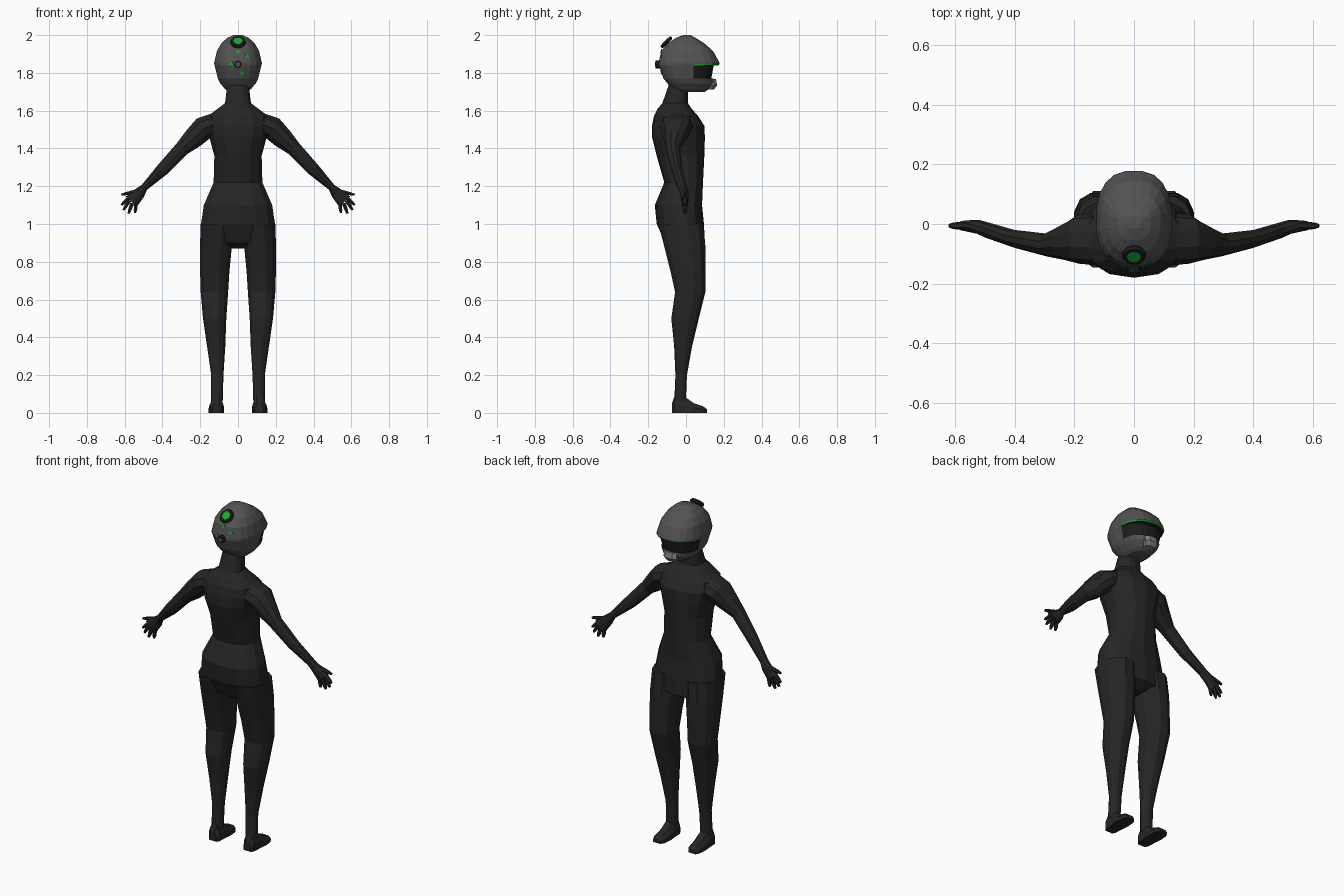
import bpy, bmesh, math
from mathutils import Vector, Matrix

if "Cube" in bpy.data.objects:
    bpy.data.objects.remove(bpy.data.objects["Cube"])


def material(name, r, g, b):
    m = bpy.data.materials.new(name)
    m.diffuse_color = (r, g, b, 1)
    m.use_nodes = True
    m.node_tree.nodes["Principled BSDF"].inputs["Base Color"].default_value = m.diffuse_color
    return m


SUIT = material("dark suit", 0.019, 0.019, 0.019)
SHELL = material("grey shell", 0.085, 0.085, 0.085)
VISOR = material("black visor", 0.012, 0.012, 0.012)
GREEN = material("green light", 0.01, 0.4, 0.03)
PALE = material("pale grey", 0.22, 0.22, 0.22)


def finish(name, bm, mats, rule=None):
    bmesh.ops.recalc_face_normals(bm, faces=bm.faces)
    if rule:
        for f in bm.faces:
            f.material_index = rule(f)
    me = bpy.data.meshes.new(name)
    bm.to_mesh(me)
    bm.free()
    for m in mats:
        me.materials.append(m)
    ob = bpy.data.objects.new(name, me)
    bpy.context.collection.objects.link(ob)
    return ob


def loft(name, rings, mats, rule=None):
    """Skin a list of closed point rings and cap both ends."""
    bm = bmesh.new()
    vs = [[bm.verts.new(p) for p in r] for r in rings]
    n = len(vs[0])
    for a, b in zip(vs, vs[1:]):
        for i in range(n):
            j = (i + 1) % n
            bm.faces.new((a[i], a[j], b[j], b[i]))
    bm.faces.new(vs[0])
    bm.faces.new(vs[-1])
    return finish(name, bm, mats, rule)


def power(v, n):
    return math.copysign(abs(v) ** (2 / n), v)


def section(z, x0, x1, y0, y1, sides=12, n=2.3, cy=None):
    """Horizontal rounded section; cy is where it is widest."""
    cx, rx = (x0 + x1) / 2, (x1 - x0) / 2
    cy = (y0 + y1) / 2 if cy is None else cy
    pts = []
    for i in range(sides):
        a = 2 * math.pi * (i + 0.5) / sides
        s = power(math.sin(a), n)
        y = cy + s * ((y1 - cy) if s > 0 else (cy - y0))
        pts.append(Vector((cx + rx * power(math.cos(a), n), y, z)))
    return pts


def tube(centres, radii, sides=10, flip=1):
    """Rings along a path in the xz plane; radii = (in plane, along y)."""
    rings = []
    for i, c in enumerate(centres):
        d = Vector(centres[min(i + 1, len(centres) - 1)]) - Vector(centres[max(i - 1, 0)])
        u = Vector((-d.z, 0, d.x)).normalized()
        ring = []
        for k in range(sides):
            a = 2 * math.pi * (k + 0.5) / sides
            p = Vector(c) + u * radii[i][0] * math.cos(a) + Vector((0, radii[i][1] * math.sin(a), 0))
            ring.append(Vector((p.x * flip, p.y, p.z)))
        rings.append(ring)
    return rings


def cylinder(name, sides, r, depth, matrix, mat):
    bm = bmesh.new()
    bmesh.ops.create_cone(bm, cap_ends=True, segments=sides, radius1=r, radius2=r,
                          depth=depth, matrix=matrix)
    return finish(name, bm, [mat])


# Torso and neck: z, half width, back y, front y
torso = [(0.87, 0.03, -0.06, 0.05), (0.90, 0.15, -0.11, 0.10), (1.0, 0.20, -0.155, 0.095),
         (1.1, 0.185, -0.165, 0.085), (1.22, 0.132, -0.115, 0.09), (1.36, 0.128, -0.155, 0.097),
         (1.46, 0.155, -0.18, 0.10), (1.52, 0.17, -0.18, 0.097), (1.57, 0.165, -0.17, 0.065),
         (1.61, 0.11, -0.15, 0.03), (1.64, 0.07, -0.125, 0.01), (1.74, 0.058, -0.09, 0.01)]
loft("torso", [section(z, -w, w, b, f, 14) for z, w, b, f in torso], [SUIT])

# Legs: z, inner x, outer x, back y, front y
leg = [(0.06, 0.08, 0.145, -0.063, 0.0), (0.2, 0.076, 0.143, -0.057, 0.006),
       (0.35, 0.066, 0.165, -0.064, 0.033), (0.5, 0.06, 0.187, -0.08, 0.07),
       (0.64, 0.05, 0.2, -0.06, 0.105), (0.75, 0.043, 0.203, -0.085, 0.106),
       (0.88, 0.03, 0.204, -0.118, 0.106), (1.0, 0.02, 0.2, -0.15, 0.096)]
# Feet, heel to toe: y, inner x, outer x, height
foot = [(-0.075, 0.09, 0.135, 0.05), (-0.06, 0.08, 0.148, 0.09), (-0.005, 0.077, 0.15, 0.085),
        (0.04, 0.073, 0.155, 0.052), (0.09, 0.078, 0.15, 0.035), (0.11, 0.092, 0.138, 0.02)]
# Arms: centres and radii from shoulder to palm
arm = [(0.11, -0.05, 1.535), (0.185, -0.05, 1.505), (0.235, -0.06, 1.455), (0.295, -0.07, 1.40),
       (0.40, -0.05, 1.288), (0.495, -0.02, 1.195), (0.52, -0.01, 1.165), (0.565, -0.006, 1.118)]
arm_r = [(0.06, 0.09), (0.066, 0.083), (0.058, 0.06), (0.042, 0.038),
         (0.036, 0.03), (0.02, 0.027), (0.032, 0.024), (0.042, 0.018)]
# Fingers: base x, z and tip x, z
fingers = [(0.53, 1.175, 0.618, 1.155), (0.575, 1.14, 0.618, 1.10), (0.575, 1.125, 0.607, 1.073),
           (0.56, 1.11, 0.58, 1.055), (0.54, 1.105, 0.545, 1.058)]

for s, side in ((1, "right"), (-1, "left")):
    loft(side + "_leg", [section(z, *sorted((s * a, s * c)), b, f) for z, a, c, b, f in leg], [SUIT])
    rings = []
    for y, a, c, h in foot:
        m, t = (a + c) / 2, (c - a) / 4
        rings.append([Vector((s * x, y, z)) for x, z in
                      ((a, 0), (c, 0), (c, h * 0.5), (m + t, h), (m - t, h), (a, h * 0.5))])
    loft(side + "_foot", rings, [SUIT])
    loft(side + "_arm", tube(arm, arm_r, 10, s), [SUIT])
    for i, (x0, z0, x1, z1) in enumerate(fingers):
        path = [(x0, -0.006, z0), (x0 * 0.3 + x1 * 0.7, -0.006, z0 * 0.3 + z1 * 0.7), (x1, -0.006, z1)]
        loft(f"{side}_finger_{i + 1}", tube(path, [(0.012, 0.014), (0.010, 0.011), (0.006, 0.007)], 6, s), [SUIT])

# Helmet: z, half width, back y, front y (brim, green rim and visor are bands of it)
shell = [(1.70, 0.05, -0.065, 0.10), (1.715, 0.07, -0.075, 0.125), (1.745, 0.095, -0.1, 0.15),
         (1.77, 0.108, -0.12, 0.148), (1.771, 0.108, -0.121, 0.135), (1.838, 0.125, -0.145, 0.148),
         (1.84, 0.126, -0.146, 0.172), (1.847, 0.127, -0.146, 0.179), (1.855, 0.127, -0.146, 0.178),
         (1.915, 0.113, -0.133, 0.145), (1.955, 0.09, -0.1, 0.1), (1.985, 0.058, -0.055, 0.052),
         (2.0, 0.025, -0.015, 0.025)]


def helmet_rule(f):
    c = f.calc_center_median()
    if c.y > 0.045 and 1.7701 < c.z < 1.842:
        return 1
    if c.y > 0.045 and 1.842 < c.z < 1.849:
        return 2
    return 0


helmet = loft("helmet", [section(z, -w, w, b, f, 20, 2.5, 0.01) for z, w, b, f in shell],
              [SHELL, VISOR, GREEN], helmet_rule)

# Pale mouth guard under the visor
guard = [(1.712, 0.03, 0.09, 0.15), (1.735, 0.046, 0.09, 0.167), (1.768, 0.04, 0.09, 0.16)]
loft("mouth_guard", [section(z, -w, w, b, f, 8, 3) for z, w, b, f in guard], [PALE])

# Lamp on the upper back of the helmet, tilted 45 degrees
tilt = Matrix.Translation((0, -0.104, 1.962)) @ Matrix.Rotation(math.radians(45), 4, 'X')
bpy.ops.mesh.primitive_torus_add(major_segments=14, minor_segments=6, major_radius=0.03, minor_radius=0.011)
lamp = bpy.context.object
lamp.name = "lamp_ring"
lamp.matrix_world = tilt
lamp.data.materials.append(VISOR)
cylinder("lamp_lens", 12, 0.024, 0.02, tilt, GREEN)

# Bolt on the back of the helmet
back = Matrix.Rotation(math.radians(90), 4, 'X')
cylinder("back_bolt", 8, 0.021, 0.03, Matrix.Translation((0, -0.147, 1.845)) @ back, VISOR)
cylinder("back_bolt_cap", 8, 0.012, 0.008, Matrix.Translation((0, -0.161, 1.845)) @ back, SHELL)

# Small green marks laid on the back of the helmet
bpy.context.view_layer.update()
for i, (x, z) in enumerate([(0, 1.912), (0.045, 1.888), (-0.035, 1.85), (0.022, 1.797)]):
    hit, loc, nrm, _ = helmet.ray_cast(Vector((x, -1, z)), Vector((0, 1, 0)))
    if hit:
        m = Matrix.Translation(loc) @ nrm.to_track_quat('Z', 'Y').to_matrix().to_4x4()
        cylinder(f"green_mark_{i + 1}", 3, 0.015, 0.005, m, GREEN)
